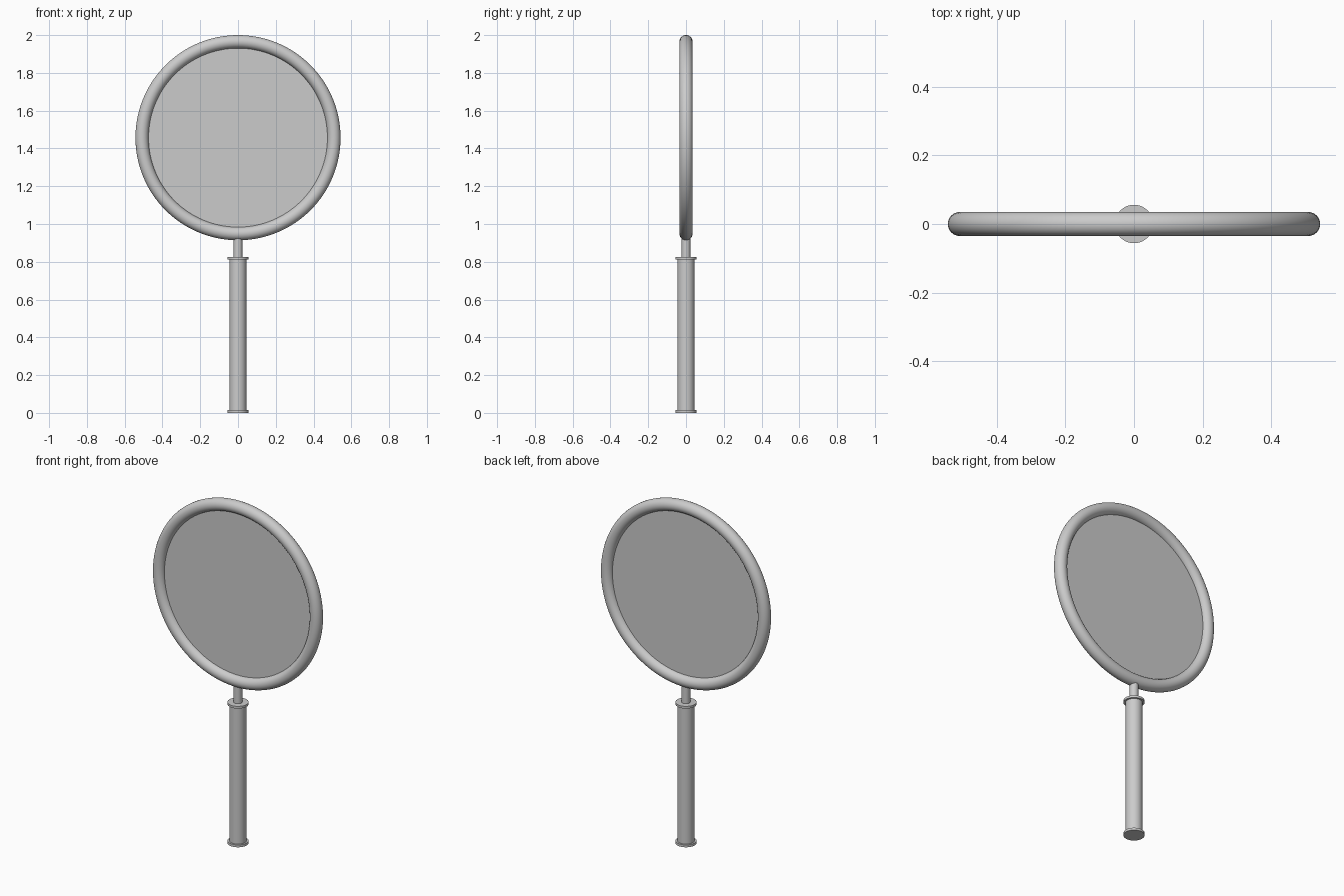
import bpy, math

if "Cube" in bpy.data.objects:
    bpy.data.objects.remove(bpy.data.objects["Cube"])

grey = bpy.data.materials.new("plain_grey")
grey.diffuse_color = (0.6, 0.6, 0.6, 1)
grey.use_nodes = True
grey.node_tree.nodes["Principled BSDF"].inputs["Base Color"].default_value = grey.diffuse_color


def finish(name):
    ob = bpy.context.object
    ob.name = name
    ob.data.materials.append(grey)
    bpy.ops.object.shade_smooth_by_angle(angle=math.radians(35))
    return ob


def rod(name, radius, z0, z1, sides=48):
    bpy.ops.mesh.primitive_cylinder_add(vertices=sides, radius=radius, depth=z1 - z0,
                                        location=(0, 0, (z0 + z1) / 2))
    return finish(name)


CENTRE = 1.457
UPRIGHT = (math.pi / 2, 0, 0)

# Round frame
bpy.ops.mesh.primitive_torus_add(location=(0, 0, CENTRE), rotation=UPRIGHT,
                                 major_radius=0.508, minor_radius=0.035,
                                 major_segments=128, minor_segments=32)
finish("frame_ring")

# Thin pane set in the middle of the frame
bpy.ops.mesh.primitive_cylinder_add(vertices=128, radius=0.485, depth=0.008,
                                    location=(0, 0, CENTRE), rotation=UPRIGHT)
finish("glass_pane")

# Neck, grip and end collars
rod("neck", 0.023, 0.815, 0.93)
rod("grip", 0.045, 0.008, 0.818)
rod("top_collar", 0.056, 0.812, 0.825)
rod("bottom_collar", 0.056, 0.0, 0.014)
